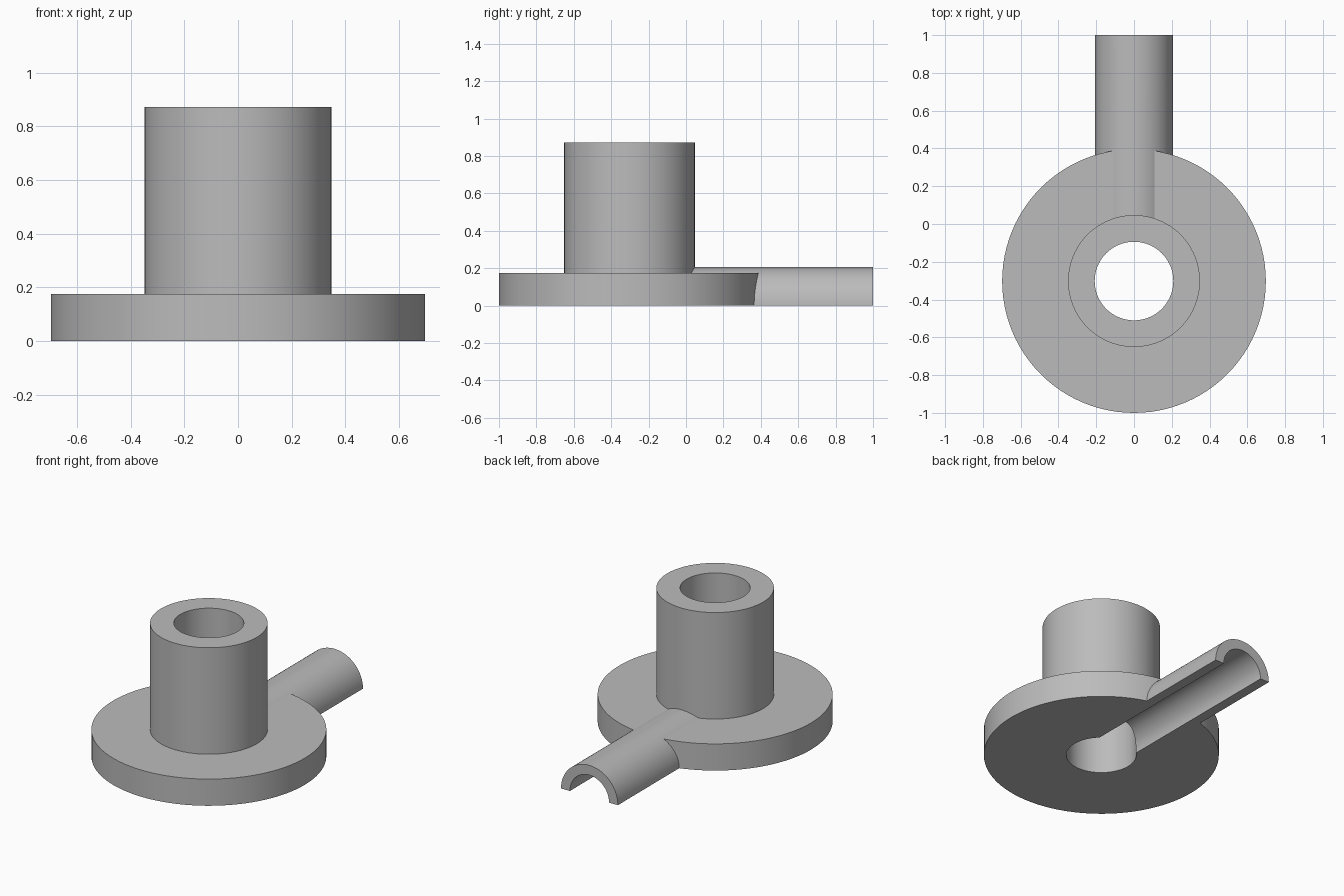
import bpy
import math

if "Cube" in bpy.data.objects:
    bpy.data.objects.remove(bpy.data.objects["Cube"], do_unlink=True)

AXIS_Y = -0.302      # centre of the flange and sleeve
SIDES = 96

grey = bpy.data.materials.new("plain grey")
grey.use_nodes = True
grey.diffuse_color = (0.5, 0.5, 0.5, 1)
grey.node_tree.nodes["Principled BSDF"].inputs["Base Color"].default_value = (0.5, 0.5, 0.5, 1)


def upright(name, radius, bottom, top):
    bpy.ops.mesh.primitive_cylinder_add(
        vertices=SIDES, radius=radius, depth=top - bottom,
        location=(0, AXIS_Y, (bottom + top) / 2))
    return finish(name)


def lying(name, radius, start, end):
    bpy.ops.mesh.primitive_cylinder_add(
        vertices=SIDES, radius=radius, depth=end - start,
        location=(0, (start + end) / 2, 0), rotation=(math.pi / 2, 0, 0))
    return finish(name)


def finish(name):
    obj = bpy.context.object
    obj.name = name
    obj.data.materials.append(grey)
    return obj


def combine(target, tool, operation):
    mod = target.modifiers.new(operation.lower(), "BOOLEAN")
    mod.operation = operation
    mod.solver = "EXACT"
    mod.object = tool
    bpy.context.view_layer.objects.active = target
    bpy.ops.object.modifier_apply(modifier=mod.name)
    bpy.data.objects.remove(tool, do_unlink=True)


# Solid body: flange, sleeve and side spout, all reaching below the base plane
body = upright("flanged_sleeve_with_spout", 0.698, -0.1, 0.175)
combine(body, upright("sleeve", 0.349, -0.05, 0.873), "UNION")
combine(body, lying("spout", 0.206, AXIS_Y, 1.0), "UNION")

# Hollows: vertical bore and the channel running out through the spout
combine(body, upright("bore", 0.208, -0.4, 1.2), "DIFFERENCE")
combine(body, lying("channel", 0.142, AXIS_Y, 1.2), "DIFFERENCE")

# Flat underside
bpy.ops.mesh.primitive_cube_add(size=4, location=(0, 0, -2))
combine(body, finish("base_trim"), "DIFFERENCE")

# Smooth round walls with crisp rims
bpy.ops.object.select_all(action="DESELECT")
body.select_set(True)
bpy.context.view_layer.objects.active = body
bpy.ops.object.shade_smooth_by_angle(angle=math.radians(30))
